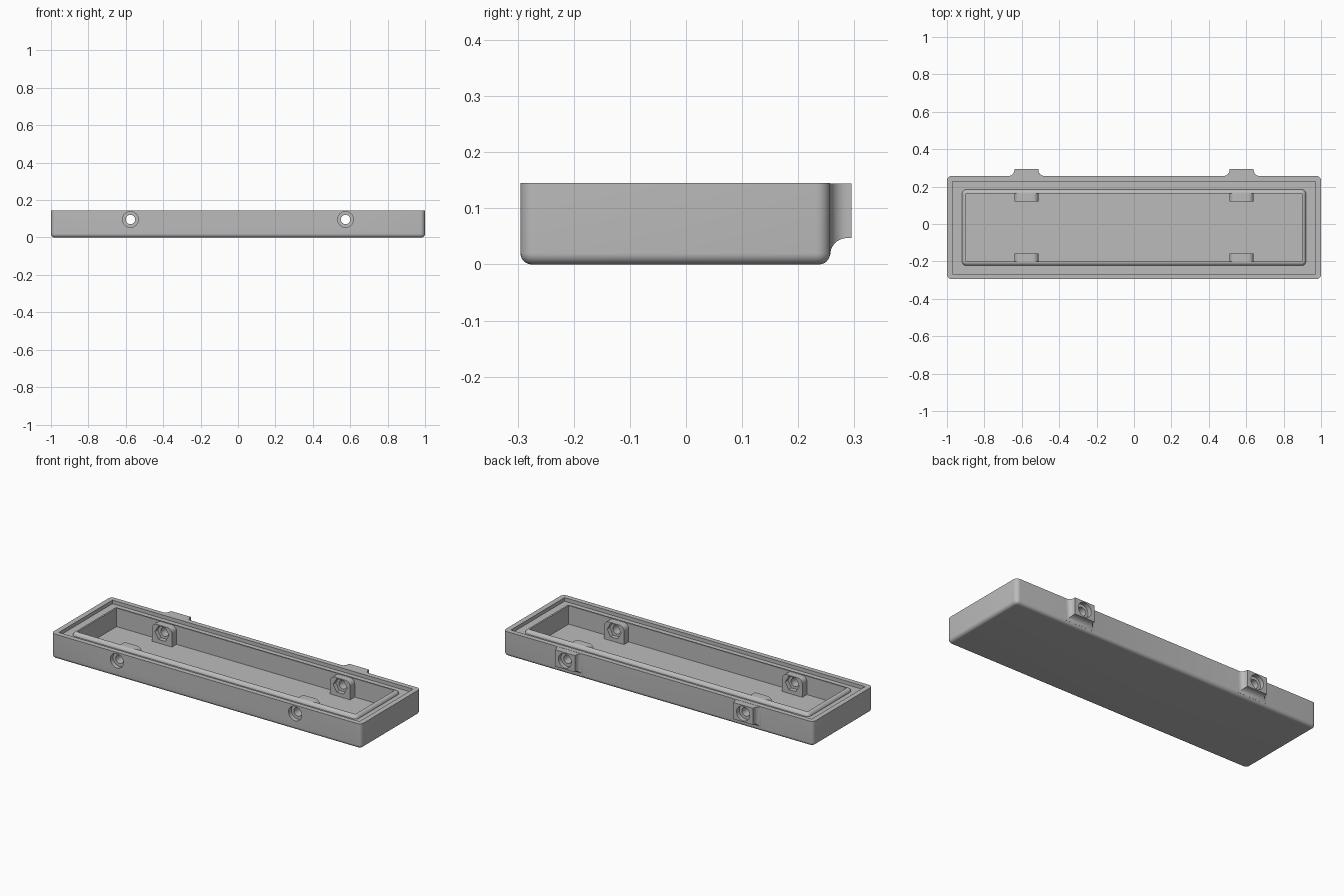
import bpy, bmesh, math
from mathutils import Vector

old = bpy.data.objects.get("Cube")
if old:
    bpy.data.objects.remove(old, do_unlink=True)

grey = bpy.data.materials.new("plain grey")
grey.use_nodes = True
grey.diffuse_color = (0.5, 0.5, 0.5, 1)
grey.node_tree.nodes["Principled BSDF"].inputs["Base Color"].default_value = (0.5, 0.5, 0.5, 1)

CY = -0.019          # centre of the tray in y
HOLE_X, HOLE_Z = 0.575, 0.096
TOP = 0.145


def finish(name, bm):
    bmesh.ops.remove_doubles(bm, verts=bm.verts, dist=1e-5)
    bmesh.ops.recalc_face_normals(bm, faces=bm.faces)
    mesh = bpy.data.meshes.new(name)
    bm.to_mesh(mesh)
    bm.free()
    mesh.materials.append(grey)
    obj = bpy.data.objects.new(name, mesh)
    bpy.context.collection.objects.link(obj)
    return obj


def arc(cx, cy, r, start, end, n=8):
    angles = [math.radians(start + (end - start) * i / n) for i in range(n + 1)]
    return [(cx + r * math.cos(a), cy + r * math.sin(a)) for a in angles]


def prism(name, points, axis, lo, hi):
    """Extrude a 2D outline along one axis."""
    place = {"x": lambda a, b, t: (t, a, b),
             "y": lambda a, b, t: (a, t, b),
             "z": lambda a, b, t: (a, b, t)}[axis]
    bm = bmesh.new()
    face = bm.faces.new([bm.verts.new(place(a, b, lo)) for a, b in points])
    new = bmesh.ops.extrude_face_region(bm, geom=[face])["geom"]
    shift = Vector(place(0, 0, hi - lo))
    bmesh.ops.translate(bm, vec=shift, verts=[v for v in new if isinstance(v, bmesh.types.BMVert)])
    return finish(name, bm)


def combine(target, other, operation):
    mod = target.modifiers.new(operation.lower(), "BOOLEAN")
    mod.operation, mod.solver, mod.object = operation, "EXACT", other
    bpy.context.view_layer.objects.active = target
    bpy.ops.object.modifier_apply(modifier=mod.name)
    bpy.data.objects.remove(other, do_unlink=True)


def rounded_rect(hx, hy, r):
    pts = []
    for sx, sy, start in ((1, 1, 0), (-1, 1, 90), (-1, -1, 180), (1, -1, 270)):
        pts += arc(sx * (hx - r), sy * (hy - r), r, start, start + 90, 6)
    return pts


# Tray shell: stacked outlines from the underside, over the rim, down to the floor
rings = []
for inset, z in arc(0.02, 0.02, 0.02, 270, 180):
    rings.append((1 - inset, 0.276 - inset, 0.025 - inset, z))
rings += [(1, 0.276, 0.025, TOP), (0.97, 0.247, 0, TOP),
          (0.97, 0.247, 0, 0.124), (0.92, 0.204, 0.025, 0.124)]
for inset, z in arc(0.02, 0.123, 0.02, 180, 90):
    rings.append((0.92 - inset, 0.204 - inset, 0.025 - inset, z))
rings += [(0.897, 0.181, 0, 0.143), (0.897, 0.181, 0, 0.035)]

bm = bmesh.new()
loops = [[bm.verts.new((x, y + CY, z)) for x, y in rounded_rect(hx, hy, r)]
         for hx, hy, r, z in rings]
for a, b in zip(loops, loops[1:]):
    for i in range(len(a)):
        j = (i + 1) % len(a)
        bm.faces.new((a[i], a[j], b[j], b[i]))
bm.faces.new(loops[0])
bm.faces.new(loops[-1])
bmesh.ops.dissolve_degenerate(bm, dist=1e-5, edges=bm.edges)
tray = finish("tray", bm)

for x in (-HOLE_X, HOLE_X):
    # Rear lug with flared sides and a scooped underside
    outline = arc(x + 0.095, 0.287, 0.03, 270, 180)
    outline += [(x + 0.065, 0.295), (x - 0.065, 0.295)]
    outline += arc(x - 0.095, 0.287, 0.03, 0, -90)
    outline += [(x - 0.095, 0.24), (x + 0.095, 0.24)]
    lug = prism("rear_lug", outline, "z", 0.016, 0.144)
    scoop = [(0.257, -0.1)] + arc(0.287, 0.017, 0.03, 180, 90) + [(0.4, 0.047), (0.4, -0.1)]
    combine(lug, prism("scoop_cutter", scoop, "x", x - 0.2, x + 0.2), "DIFFERENCE")
    combine(tray, lug, "UNION")

    # Nut bosses on the inside of both long walls
    for side in (-1, 1):
        face_y = CY + side * 0.139
        shape = [(x - 0.065, 0.02), (x + 0.065, 0.02)]
        shape += arc(x + 0.035, 0.111, 0.03, 0, 90) + arc(x - 0.035, 0.111, 0.03, 90, 180)
        lo, hi = sorted((face_y, CY + side * 0.19))
        combine(tray, prism("nut_boss", shape, "y", lo, hi), "UNION")

        # Hexagonal nut pocket
        hexagon = arc(x, HOLE_Z, 0.045, 0, 300, 5)
        lo, hi = sorted((face_y - side * 0.02, face_y + side * 0.025))
        combine(tray, prism("nut_cutter", hexagon, "y", lo, hi), "DIFFERENCE")

        # Bolt hole and its counterbore
        outer = 0.295 * side
        for r, start, end in ((0.025, face_y - side * 0.02, outer + side * 0.02),
                              (0.042, outer - side * 0.025, outer + side * 0.02)):
            lo, hi = sorted((start, end))
            circle = arc(x, HOLE_Z, r, 0, 360, 32)[:-1]
            combine(tray, prism("hole_cutter", circle, "y", lo, hi), "DIFFERENCE")

bpy.ops.object.select_all(action="DESELECT")
tray.select_set(True)
bpy.context.view_layer.objects.active = tray
bpy.ops.object.shade_smooth_by_angle(angle=math.radians(30))
